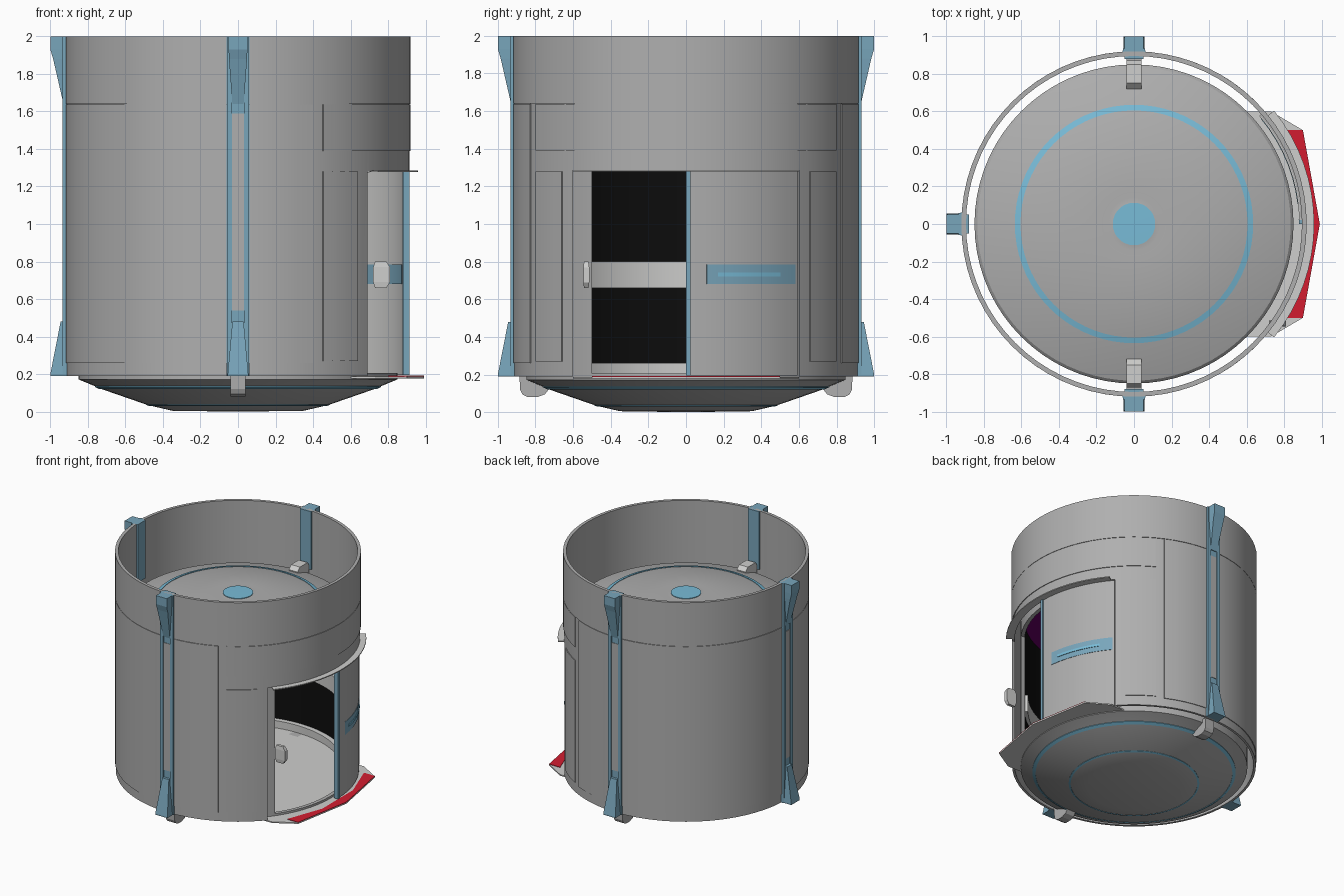
import bpy, bmesh, math
from mathutils import Matrix

cube = bpy.data.objects.get("Cube")
if cube:
    bpy.data.objects.remove(cube, do_unlink=True)


def material(name, r, g, b):
    m = bpy.data.materials.new(name)
    m.use_nodes = True
    m.diffuse_color = (r, g, b, 1)
    bsdf = m.node_tree.nodes["Principled BSDF"]
    bsdf.inputs["Base Color"].default_value = (r, g, b, 1)
    bsdf.inputs["Roughness"].default_value = 0.7
    return m


GREY = material("hull grey", 0.43, 0.43, 0.43)
LIGHT = material("light grey", 0.62, 0.62, 0.61)
BLACK = material("black", 0.004, 0.004, 0.004)
STEEL = material("steel blue", 0.19, 0.38, 0.50)
SKY = material("sky blue", 0.19, 0.50, 0.68)
RED = material("red", 0.65, 0.012, 0.03)
PURPLE = material("purple", 0.14, 0.0, 0.14)


def finish(name, bm, mats):
    mesh = bpy.data.meshes.new(name)
    bm.to_mesh(mesh)
    bm.free()
    for m in mats:
        mesh.materials.append(m)
    ob = bpy.data.objects.new(name, mesh)
    bpy.context.collection.objects.link(ob)
    return ob


def smooth(ob):
    bpy.ops.object.select_all(action='DESELECT')
    ob.select_set(True)
    bpy.context.view_layer.objects.active = ob
    bpy.ops.object.shade_smooth_by_angle(angle=math.radians(25))


def lathe(name, profile, mats, start=0, end=360, rule=None):
    """Turn a closed counter-clockwise (radius, z) outline about z."""
    bm = bmesh.new()
    full = end - start == 360
    steps = max(4, round((end - start) / 5))
    rows = []
    for i in range(steps if full else steps + 1):
        a = math.radians(start + (end - start) * i / steps)
        rows.append([bm.verts.new((r * math.cos(a), r * math.sin(a), z)) for r, z in profile])
    n = len(profile)
    for i in range(steps):
        p, q = rows[i], rows[(i + 1) % len(rows)]
        for j in range(n):
            k = (j + 1) % n
            if profile[j][0] == 0 and profile[k][0] == 0:
                continue
            if profile[j][0] == 0:
                f = bm.faces.new((p[j], q[k], p[k]))
            elif profile[k][0] == 0:
                f = bm.faces.new((p[j], q[j], p[k]))
            else:
                f = bm.faces.new((p[j], q[j], q[k], p[k]))
            f.material_index = rule(j) if rule else 0
    if not full:
        bm.faces.new(rows[0])
        bm.faces.new(rows[-1][::-1])
    bmesh.ops.remove_doubles(bm, verts=bm.verts, dist=1e-6)
    ob = finish(name, bm, mats)
    smooth(ob)
    return ob


def band(name, r0, r1, z0, z1, mat, start=0, end=360):
    return lathe(name, [(r0, z0), (r1, z0), (r1, z1), (r0, z1)], [mat], start, end)


def loft(name, sections, mat, angle=0):
    """Stack rectangles (z, inner r, outer r, half width) facing an angle."""
    bm = bmesh.new()
    rows = [[bm.verts.new(c) for c in ((a, -w, z), (b, -w, z), (b, w, z), (a, w, z))]
            for z, a, b, w in sections]
    for p, q in zip(rows, rows[1:]):
        for i in range(4):
            k = (i + 1) % 4
            bm.faces.new((p[i], p[k], q[k], q[i]))
    bm.faces.new(rows[0][::-1])
    bm.faces.new(rows[-1])
    bmesh.ops.recalc_face_normals(bm, faces=bm.faces)
    bmesh.ops.rotate(bm, verts=bm.verts, matrix=Matrix.Rotation(math.radians(angle), 3, 'Z'))
    return finish(name, bm, [mat])


def plate(name, outline, z0, z1, mat):
    bm = bmesh.new()
    face = bm.faces.new([bm.verts.new((x, y, z0)) for x, y in outline])
    top = bmesh.ops.extrude_face_region(bm, geom=[face])["geom"]
    for v in top:
        if isinstance(v, bmesh.types.BMVert):
            v.co.z = z1
    bmesh.ops.recalc_face_normals(bm, faces=bm.faces)
    return finish(name, bm, [mat])


def cut_doorway(ob, half, z0, z1):
    cutter = loft("doorway_cutter", [(z0, 0.3, 1.2, half), (z1, 0.3, 1.2, half)], GREY)
    cutter.hide_render = True
    cutter.data.materials.clear()
    mod = ob.modifiers.new("doorway", 'BOOLEAN')
    mod.operation = 'DIFFERENCE'
    mod.solver = 'EXACT'
    mod.object = cutter
    bpy.context.view_layer.objects.active = ob
    bpy.ops.object.modifier_apply(modifier=mod.name)
    bpy.data.objects.remove(cutter, do_unlink=True)
    smooth(ob)


# Outer shell with a doorway on the +x side
shell = lathe("outer_shell", [(0.895, 0.19), (0.914, 0.19), (0.914, 1.64), (0.92, 1.64),
                              (0.92, 2.0), (0.895, 2.0)], [GREY])
cut_doorway(shell, 0.6, 0.1, 1.28)

# Raised shell panels
band("main_panel", 0.91, 0.92, 0.26, 1.637, GREY, 64.3, 295.7)
band("lintel_panel", 0.91, 0.92, 1.39, 1.637, GREY, -60.4, 60.4)
for side, a in (("left", 46), ("right", -60.4)):
    band(side + "_door_panel", 0.91, 0.92, 0.27, 1.28, GREY, a, a + 14.4)

# Inner capsule: grey outside, black cabin walls, light floor, purple ceiling
outer = [(0, 0), (0.35, 0.005), (0.48, 0.035), (0.74, 0.125), (0.76, 0.135), (0.85, 0.172),
         (0.85, 1.5), (0.835, 1.515), (0.62, 1.585), (0.17, 1.655), (0.14, 1.65),
         (0.115, 1.655), (0, 1.657)]
inner = [(0, 1.46), (0.82, 1.44), (0.82, 0.2), (0, 0.2)]
first = len(outer)
cabin = {first: 3, first + 1: 2, first + 2: 1}
capsule = lathe("inner_capsule", outer + inner, [GREY, LIGHT, BLACK, PURPLE],
                rule=lambda j: cabin.get(j, 0))
cut_doorway(capsule, 0.5, 0.205, 1.28)

# Painted rings and hatch on the capsule ends
lathe("hatch_disc", [(0, 1.65), (0.113, 1.65), (0.113, 1.66), (0, 1.661)], [SKY])
lathe("top_ring", [(0.605, 1.582), (0.635, 1.574), (0.635, 1.584), (0.605, 1.592)], [SKY])
lathe("lower_inner_ring", [(0.475, 0.031), (0.49, 0.036), (0.49, 0.042), (0.475, 0.037)], [SKY])
lathe("lower_outer_ring", [(0.738, 0.12), (0.762, 0.132), (0.762, 0.14), (0.738, 0.13)], [SKY])

# Cabin trim
band("cabin_curb", 0.78, 0.825, 0.195, 0.26, LIGHT, 40, 320)
band("cabin_rail", 0.795, 0.825, 0.66, 0.8, LIGHT, 40, 320)
loft("rail_end", [(0.66, 0.73, 0.79, 0.012), (0.69, 0.72, 0.81, 0.016),
                  (0.77, 0.72, 0.81, 0.016), (0.8, 0.73, 0.79, 0.012)], LIGHT).location.y = -0.53

# Sliding door, half closing the doorway
band("door", 0.887, 0.905, 0.195, 1.278, GREY, 1.4, 40.8)
band("door_lining", 0.881, 0.888, 0.195, 1.278, LIGHT, 1.4, 40.8)
band("door_edge", 0.878, 0.915, 0.195, 1.278, STEEL, 0, 1.5)
band("door_stripe", 0.904, 0.908, 0.68, 0.785, STEEL, 7, 39.8)
band("door_stripe_inside", 0.878, 0.882, 0.68, 0.785, STEEL, 7, 39.8)
band("door_handle", 0.907, 0.912, 0.722, 0.742, SKY, 10.8, 33.5)

# Hood above the doorway and step below it
band("door_hood", 0.9, 0.96, 1.278, 1.286, LIGHT, -39, 39)
plate("door_step", [(0.6, -0.6), (0.73, -0.6), (0.9, -0.5), (0.99, 0),
                    (0.9, 0.5), (0.73, 0.6), (0.6, 0.6)], 0.178, 0.188, LIGHT)
plate("step_warning_paint", [(0.8, -0.5), (0.9, -0.5), (0.99, 0), (0.9, 0.5),
                             (0.8, 0.5), (0.91, 0.2), (0.91, -0.2)], 0.187, 0.192, RED)

# Struts with flared brackets on three sides
for side, angle in (("back", 90), ("right", 180), ("front", 270)):
    loft(side + "_upper_bracket", [(1.64, 0.9, 0.93, 0.03), (1.88, 0.9, 0.985, 0.048),
                                   (1.93, 0.9, 1.0, 0.05), (2.0, 0.9, 1.0, 0.05)], STEEL, angle)
    loft(side + "_lower_bracket", [(0.19, 0.9, 1.0, 0.055), (0.2, 0.9, 1.0, 0.055),
                                   (0.48, 0.9, 0.945, 0.03)], STEEL, angle)
    loft(side + "_strut_base", [(0.19, 0.9, 0.924, 0.06), (2.0, 0.9, 0.924, 0.06)], STEEL, angle)
    loft(side + "_strut_inlay", [(0.54, 0.91, 0.928, 0.031), (1.59, 0.91, 0.928, 0.031)],
         GREY, angle)
    loft(side + "_inner_plate", [(1.52, 0.88, 0.9, 0.05), (2.0, 0.88, 0.9, 0.05)], STEEL, angle)
    for tag, w in (("a", -0.045), ("b", 0.045)):
        rail = loft(side + "_rail_" + tag, [(0.19, 0.91, 0.934, 0.014),
                                            (2.0, 0.91, 0.934, 0.014)], STEEL, angle)
        rail.location.x = -w * math.sin(math.radians(angle))
        rail.location.y = w * math.cos(math.radians(angle))

# Hooks joining the capsule to the shell
for side, angle in (("back", 90), ("front", 270)):
    loft(side + "_lower_hook", [(0.08, 0.79, 0.84, 0.04), (0.095, 0.75, 0.87, 0.04),
                                (0.12, 0.73, 0.882, 0.04), (0.2, 0.72, 0.885, 0.04)], GREY, angle)
    loft(side + "_upper_hook", [(1.47, 0.72, 0.87, 0.04), (1.56, 0.72, 0.87, 0.04),
                                (1.59, 0.75, 0.85, 0.04)], LIGHT, angle)
